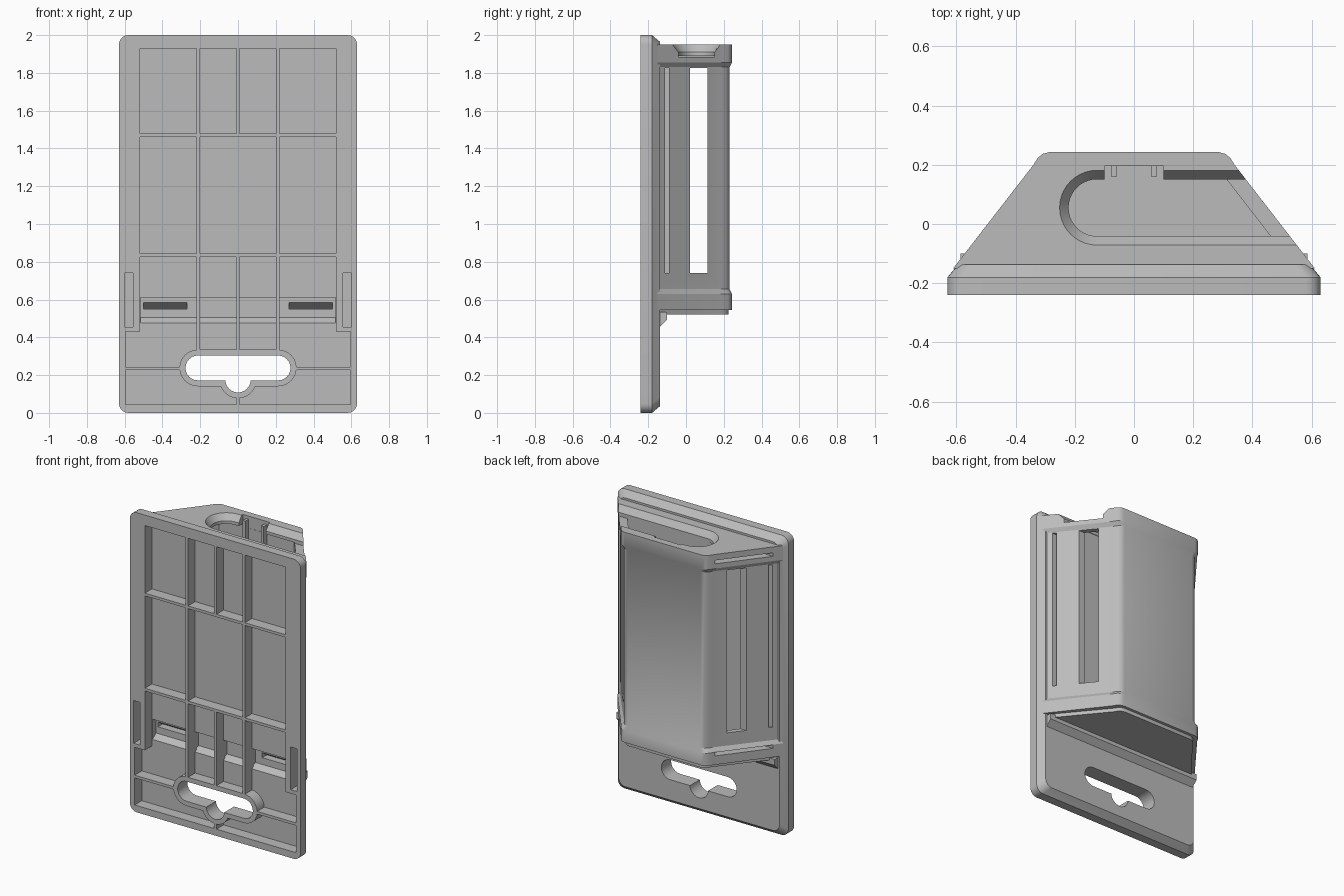
import bpy, bmesh, math
from mathutils import Vector

cube = bpy.data.objects.get("Cube")
if cube:
    bpy.data.objects.remove(cube, do_unlink=True)

grey = bpy.data.materials.new("plain grey")
grey.use_nodes = True
colour = (0.5, 0.5, 0.5, 1)
grey.diffuse_color = colour
grey.node_tree.nodes["Principled BSDF"].inputs["Base Color"].default_value = colour


def loft(name, rings):
    """Closed solid through rings of equal point count."""
    bm = bmesh.new()
    loops = [[bm.verts.new(p) for p in ring] for ring in rings]
    n = len(loops[0])
    for a, b in zip(loops, loops[1:]):
        for i in range(n):
            j = (i + 1) % n
            bm.faces.new((a[i], a[j], b[j], b[i]))
    bm.faces.new(loops[0][::-1])
    bm.faces.new(loops[-1])
    bmesh.ops.recalc_face_normals(bm, faces=bm.faces)
    mesh = bpy.data.meshes.new(name)
    bm.to_mesh(mesh)
    bm.free()
    mesh.materials.append(grey)
    obj = bpy.data.objects.new(name, mesh)
    bpy.context.collection.objects.link(obj)
    return obj


def box(name, x, y, z):
    flat = [(x[0], y[0]), (x[1], y[0]), (x[1], y[1]), (x[0], y[1])]
    return loft(name, [[(a, b, h) for a, b in flat] for h in z])


def prism_x(name, profile, half):
    """Profile in y and z, extended to both sides."""
    return loft(name, [[(x, y, z) for y, z in profile] for x in (-half, half)])


def prism_y(name, profile, y0, y1):
    return loft(name, [[(x, y, z) for x, z in profile] for y in (y0, y1)])


def combine(target, tool, operation):
    mod = target.modifiers.new(tool.name, 'BOOLEAN')
    mod.operation = operation
    mod.solver = 'EXACT'
    mod.object = tool
    bpy.context.view_layer.objects.active = target
    bpy.ops.object.modifier_apply(modifier=mod.name)
    bpy.data.objects.remove(tool, do_unlink=True)


def add(tool):
    combine(holder, tool, 'UNION')


def cut(tool):
    combine(holder, tool, 'DIFFERENCE')


def arc(cx, cy, r, start, end, steps):
    angles = [math.radians(start + (end - start) * i / steps) for i in range(steps + 1)]
    return [(cx + r * math.cos(a), cy + r * math.sin(a)) for a in angles]


def rounded_rect(inset):
    hx, hz, r = 0.63 - inset, 1 - inset, 0.05
    out = []
    for sx, sz, a in ((1, 1, 0), (-1, 1, 90), (-1, -1, 180), (1, -1, 270)):
        out += arc(sx * (hx - r), 1 + sz * (hz - r), r, a, a + 90, 6)
    return out


def stadium(half, r):
    return arc(half - r, 0.238, r, -90, 90, 12) + arc(r - half, 0.238, r, 90, 270, 12)


def side(y):
    """Half width of the tapered body at depth y."""
    return 0.63 - 0.775 * (y + 0.175)


def body_ring(z, inset):
    s = inset * 1.27
    right = [(side(-0.15) - s, -0.15), (side(0.2) - s, 0.2 - inset),
             (0.325 - s, 0.223 - inset), (0.308 - s, 0.237 - inset), (0.285 - s, 0.243 - inset)]
    return [(x, y, z) for x, y in right + [(-x, y) for x, y in right[::-1]]]


# Mounting plate with a chamfered back edge
holder = loft("wall_holder", [[(x, y, z) for x, z in rounded_rect(i)]
                              for y, i in ((-0.24, 0), (-0.18, 0), (-0.137, 0.036))])

# Tapered body with raised bands at top and bottom
levels = ((0.52, 0.018), (0.545, 0.018), (0.546, 0), (0.63, 0), (0.655, 0.012),
          (1.83, 0.012), (1.855, 0), (1.95, 0))
add(loft("body", [body_ring(z, i) for z, i in levels]))
add(prism_x("ledge", [(-0.16, 0.455), (-0.14, 0.455), (-0.1, 0.495), (-0.1, 0.535), (-0.16, 0.535)], 0.585))

# Front recesses, with a stepped groove below the main panel
floor = -0.165
cut(box("lower_recess", (-0.595, 0.595), (-0.3, floor), (0.045, 0.43)))
cut(box("upper_recess", (-0.52, 0.52), (-0.3, floor), (0.42, 1.93)))
cut(prism_x("groove", [(-0.17, 0.47), (floor, 0.475), (-0.13, 0.505), (-0.13, 0.61), (-0.17, 0.61)], 0.515))
for s in (-1, 1):
    x = sorted((s * 0.27, s * 0.5))
    profile = [(-0.17, 0.55), (-0.08, 0.55), (-0.17, 0.61)]
    cut(loft("groove_pocket", [[(a, b, c) for b, c in profile] for a in x]))
    cut(box("edge_pocket", sorted((s * 0.557, s * 0.602)), (-0.3, -0.17), (0.455, 0.74)))

# Stiffening ribs
front, back, t = -0.24, -0.15, 0.009
for x, low, high in ((-0.21, 0.3, 1.94), (0.21, 0.3, 1.94), (0, 0.04, 0.835), (0, 1.47, 1.94)):
    add(box("upright_rib", (x - t, x + t), (front, back), (low, high)))
for x in (-0.21, 0, 0.21):
    add(box("groove_rib", (x - t, x + t), (-0.2, -0.115), (0.5, 0.62)))
for z, half in ((0.235, 0.6), (0.835, 0.53), (1.47, 0.53)):
    add(box("cross_rib", (-half, half), (front, back), (z - t, z + t)))

# Keyhole hanger with a raised rim
add(prism_y("hanger_rim", stadium(0.31, 0.097), front, back))
add(prism_y("hanger_notch_rim", arc(0, 0.175, 0.098, 0, 345, 23), front, back))
cut(prism_y("hanger_hole", stadium(0.278, 0.066), -0.3, -0.1))
cut(prism_y("hanger_notch", arc(0, 0.175, 0.067, 0, 345, 23), -0.3, -0.1))

# Inner chamber
w0, w1 = side(-0.045) - 0.065, side(0.195) - 0.065
room = [(-w0, -0.045), (w0, -0.045), (w1, 0.195), (-w1, 0.195)]
cut(loft("chamber", [[(x, y, z) for x, y in room] for z in (0.6, 1.89)]))

# Funnel-edged top opening, running out through the left side
def mouth(z, r):
    pts = arc(-0.125, 0.055, r, 90, 270, 20) + [(0.8, 0.055 - r), (0.8, 0.055 + r)]
    return [(x, y, z) for x, y in pts]

cut(loft("top_opening", [mouth(1.885, 0.096), mouth(1.91, 0.096), mouth(1.951, 0.127), mouth(2.0, 0.127)]))
cut(box("top_notch", (-0.1, 0.1), (0.1, 0.196), (1.87, 2.0)))
for s in (-1, 1):
    add(box("notch_rib", sorted((s * 0.058, s * 0.078)), (0.16, 0.21), (1.4, 1.93)))

# Side windows, slits and grooves
cut(box("window", (-0.8, 0.8), (0.02, 0.115), (0.74, 1.825)))
for s in (-1, 1):
    cut(box("thin_slit", sorted((s * 0.5, s * 0.8)), (-0.11, -0.09), (0.74, 1.825)))
for z in (0.605, 1.887):
    cut(box("cross_slit", (-0.8, -0.28), (-0.1, 0.19), (z, z + 0.023)))

# Crisp edges with smooth rounded corners
bpy.ops.object.select_all(action='DESELECT')
holder.select_set(True)
bpy.context.view_layer.objects.active = holder
bpy.ops.object.shade_smooth_by_angle(angle=math.radians(28))
